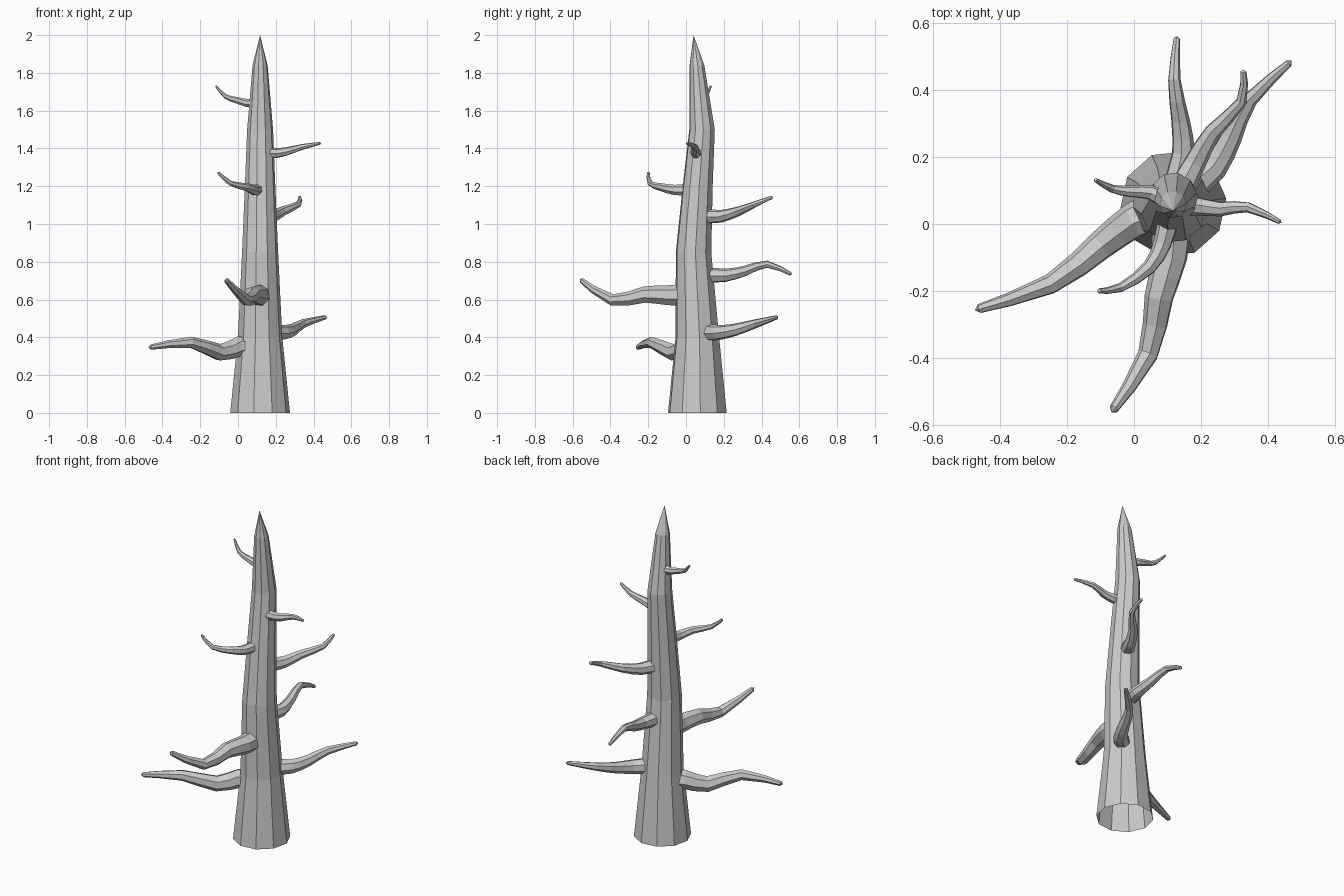
import bpy, bmesh, math
from mathutils import Vector

if "Cube" in bpy.data.objects:
    bpy.data.objects.remove(bpy.data.objects["Cube"])

AXIS_X = 0.117


def tube(name, pts, radii, sides, trunk=False):
    """Tapered tube through the points, ending in a sharp tip."""
    bm = bmesh.new()
    up = Vector((0, 0, 1))
    rings = []
    for i, p in enumerate(pts[:-1]):
        if trunk:
            u, v = Vector((1, 0, 0)), Vector((0, 1, 0))
        else:
            d = (pts[i + 1] - pts[max(i - 1, 0)]).normalized()
            u = d.cross(up).normalized()
            v = d.cross(u)
        angles = [2 * math.pi * k / sides + 0.1 for k in range(sides)]
        rings.append([bm.verts.new(p + radii[i] * (math.cos(a) * u + math.sin(a) * v)) for a in angles])
    tip = bm.verts.new(pts[-1])
    for k in range(sides):
        n = (k + 1) % sides
        for a, b in zip(rings, rings[1:]):
            bm.faces.new((a[k], a[n], b[n], b[k]))
        bm.faces.new((rings[-1][k], rings[-1][n], tip))
    if not trunk:
        bm.faces.new(rings[0])
    bmesh.ops.recalc_face_normals(bm, faces=bm.faces)
    mesh = bpy.data.meshes.new(name)
    bm.to_mesh(mesh)
    bm.free()
    bpy.context.collection.objects.link(bpy.data.objects.new(name, mesh))


def curve_point(p, i, t):
    """Smooth (Catmull-Rom) point on segment i of the path p."""
    a, b, c, d = p[max(i - 1, 0)], p[i], p[i + 1], p[min(i + 2, len(p) - 1)]
    return 0.5 * (2 * b + (c - a) * t + (2 * a - 5 * b + 4 * c - d) * t * t
                  + (3 * b - a - 3 * c + d) * t ** 3)


def branch(name, radius, *points):
    """Branch rooted inside the trunk, thinning out through the points."""
    p = [Vector(q) for q in points]
    axis = Vector((AXIS_X, 0.06, p[0].z))
    p.insert(0, axis.lerp(p[0], 0.4))
    last = len(p) - 2
    steps = [(0, 0)] + [(i, t) for i in range(1, last + 1) for t in (0, 0.5)] + [(last, 0.9), (last, 1)]
    pts = [curve_point(p, i, t) for i, t in steps]
    length = [0]
    for a, b in zip(pts, pts[1:]):
        length.append(length[-1] + (b - a).length)
    tube(name, pts, [radius * (1 - 0.78 * s / length[-1]) for s in length], 7)


# Trunk, hollow at the bottom: y, z, radius
trunk = [(0.06, 0, 0.159), (0.06, 0.4, 0.118), (0.04, 0.85, 0.096), (0.062, 1.2, 0.081),
         (0.085, 1.5, 0.069), (0.058, 1.84, 0.04), (0.04, 2.0, 0)]
tube("trunk", [Vector((AXIS_X, y, z)) for y, z, r in trunk], [r for y, z, r in trunk], 10, trunk=True)

# Branches, from the lowest up
branch("branch_left_low", 0.06,
       (0, 0.01, 0.35), (-0.1, -0.065, 0.32), (-0.25, -0.18, 0.373), (-0.475, -0.257, 0.346))
branch("branch_back_right_low", 0.048,
       (0.24, 0.17, 0.425), (0.29, 0.26, 0.44), (0.345, 0.37, 0.473), (0.47, 0.487, 0.508))
branch("branch_front", 0.061,
       (0.108, -0.1, 0.622), (0.075, -0.22, 0.625), (0.042, -0.39, 0.598), (-0.067, -0.562, 0.708))
branch("branch_back", 0.042,
       (0.147, 0.21, 0.728), (0.138, 0.31, 0.75), (0.12, 0.43, 0.787), (0.128, 0.56, 0.732))
branch("branch_back_right", 0.04,
       (0.18, 0.18, 1.04), (0.235, 0.275, 1.067), (0.32, 0.365, 1.105), (0.326, 0.46, 1.143))
branch("branch_front_left", 0.033,
       (0.085, -0.06, 1.18), (0.045, -0.13, 1.195), (-0.04, -0.19, 1.215), (-0.108, -0.2, 1.275))
branch("branch_right", 0.031,
       (0.2, 0.052, 1.375), (0.26, 0.045, 1.385), (0.34, 0.05, 1.408), (0.44, 0.004, 1.428))
branch("branch_left_high", 0.026,
       (0.05, 0.094, 1.64), (-0.01, 0.097, 1.656), (-0.065, 0.105, 1.675), (-0.118, 0.133, 1.732))
